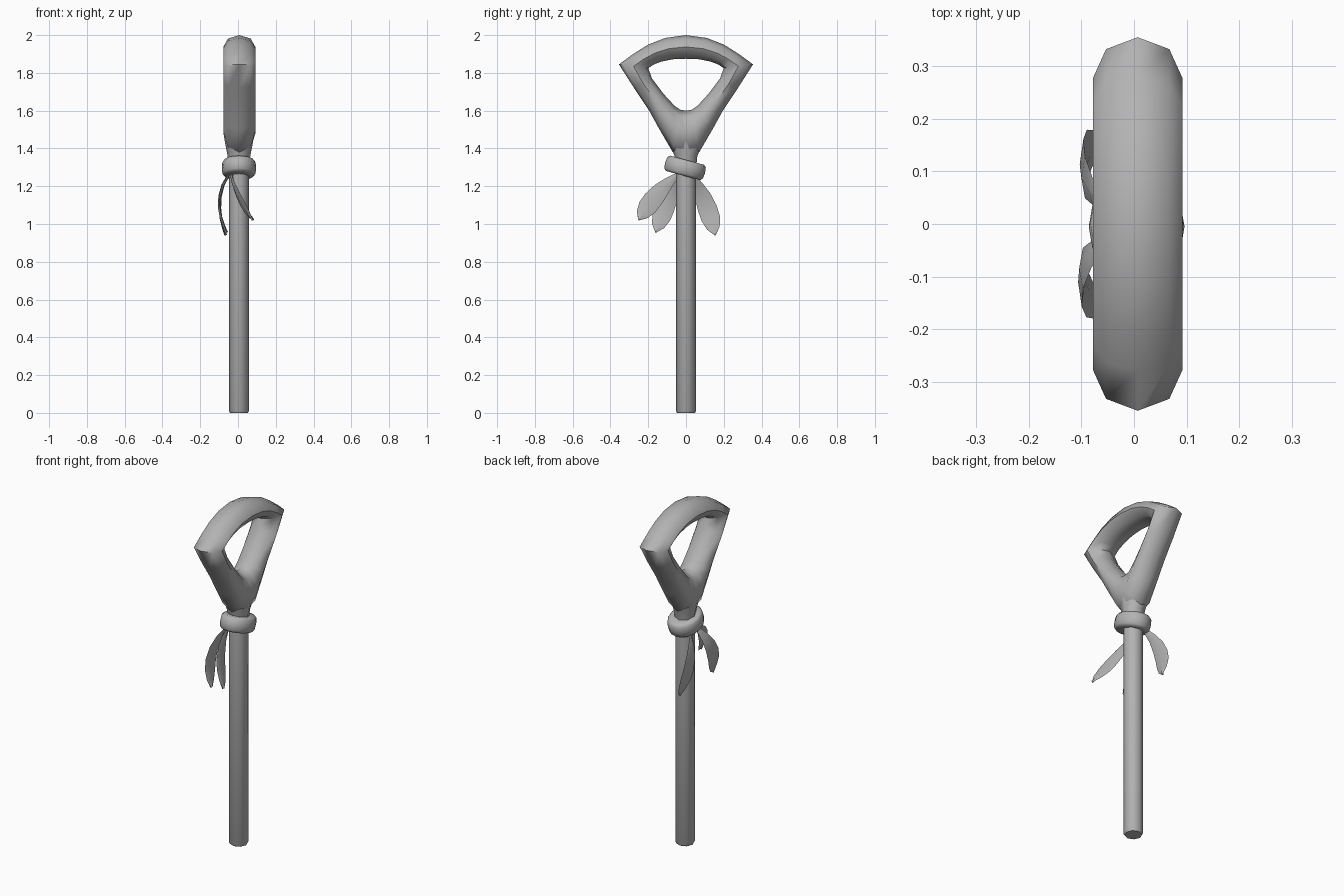
import bpy, bmesh, math
from mathutils import Vector

cube = bpy.data.objects.get("Cube")
if cube:
    bpy.data.objects.remove(cube, do_unlink=True)

grey = bpy.data.materials.new("plain_grey")
grey.use_nodes = True
grey.diffuse_color = (0.45, 0.45, 0.45, 1)
grey.node_tree.nodes["Principled BSDF"].inputs["Base Color"].default_value = (0.45, 0.45, 0.45, 1)
CX = 0.005  # staff axis offset in x


def loft(name, rings, closed=False, angle=60):
    """Bridge a list of equal point rings; cap the ends, or join them if closed."""
    bm = bmesh.new()
    rows = [[bm.verts.new(p) for p in ring] for ring in rings]
    n = len(rows[0])
    pairs = list(zip(rows, rows[1:])) + ([(rows[-1], rows[0])] if closed else [])
    for a, b in pairs:
        for i in range(n):
            j = (i + 1) % n
            bm.faces.new((a[i], a[j], b[j], b[i]))
    if not closed:
        bm.faces.new(rows[0])
        bm.faces.new(rows[-1])
    bmesh.ops.recalc_face_normals(bm, faces=bm.faces)
    mesh = bpy.data.meshes.new(name)
    bm.to_mesh(mesh)
    bm.free()
    mesh.materials.append(grey)
    obj = bpy.data.objects.new(name, mesh)
    bpy.context.collection.objects.link(obj)
    bpy.ops.object.select_all(action='DESELECT')
    obj.select_set(True)
    bpy.context.view_layer.objects.active = obj
    bpy.ops.object.shade_smooth_by_angle(angle=math.radians(angle))
    return obj


def oval(rx, ry, z, n=8, cx=CX):
    turn = [math.tau * i / n for i in range(n)]
    return [(cx + rx * math.cos(a), ry * math.sin(a), z) for a in turn]


# Staff with a small bottom chamfer, and the neck that flares into the handle
loft("staff", [oval(r, r, z) for r, z in ((0.047, 0), (0.053, 0.01), (0.053, 1.34))])
loft("neck", [oval(*s) for s in ((0.052, 0.052, 1.28), (0.06, 0.06, 1.36),
                                 (0.072, 0.085, 1.42), (0.082, 0.1, 1.48), (0.06, 0.06, 1.56))])

# Handle: eight-sided tube around the opening, (inner y, z), (outer y, z)
half = [((0, 1.875), (0, 2.0)), ((0.07, 1.872), (0.11, 1.985)),
        ((0.13, 1.86), (0.2, 1.95)), ((0.17, 1.845), (0.28, 1.9)),
        ((0.2, 1.825), (0.355, 1.845)), ((0.18, 1.77), (0.275, 1.72)),
        ((0.12, 1.69), (0.195, 1.6)), ((0.06, 1.625), (0.14, 1.5)),
        ((0.03, 1.605), (0.07, 1.38)), ((0, 1.6), (0, 1.36))]
mirrored = [((-i[0], i[1]), (-o[0], o[1])) for i, o in half[-2:0:-1]]
rings = []
for inner, outer in half + mirrored:
    a, b = Vector((0, *inner)), Vector((0, *outer))
    mid, arm = (a + b) / 2, (b - a) / 2
    rings.append([mid + arm * math.cos(t) + Vector((0.007 + 0.085 * math.sin(t), 0, 0))
                  for t in (math.tau * k / 8 for k in range(8))])
loft("handle", rings, closed=True)

# Tilted binding ring with a rounded profile
profile = [(0.05, -0.042), (0.078, -0.042), (0.088, -0.03), (0.091, 0),
           (0.088, 0.03), (0.078, 0.042), (0.05, 0.042)]
ring = loft("binding_ring", [oval(r, r * 1.2, z, 16, 0) for r, z in profile])
ring.location = (CX, -0.005, 1.297)
ring.rotation_euler.x = math.radians(-15)


# Thin curved leaves hanging from the ring
def leaf(name, base, control, tip):
    p0, p1, p2 = Vector(base), Vector(control), Vector(tip)
    rows = []
    for t, w in ((0, 0.012), (0.2, 0.028), (0.4, 0.043), (0.6, 0.051),
                 (0.76, 0.05), (0.9, 0.034), (1, 0.002)):
        p = p0 * (1 - t) ** 2 + p1 * 2 * t * (1 - t) + p2 * t * t
        d = (p1 - p0) * (1 - t) + (p2 - p1) * t
        side = Vector((0, -d.z, d.y)).normalized()
        thick = d.cross(side).normalized() * 0.007
        rows.append([p + side * w, p + thick, p - side * w, p - thick])
    loft(name, rows, angle=40)


leaf("leaf_front", (-0.035, -0.045, 1.26), (-0.025, -0.16, 1.17), (0.08, -0.25, 1.02))
leaf("leaf_middle", (-0.05, -0.03, 1.26), (-0.145, -0.1, 1.13), (-0.06, -0.16, 0.955))
leaf("leaf_back", (-0.05, 0.03, 1.26), (-0.135, 0.11, 1.13), (-0.065, 0.155, 0.94))
